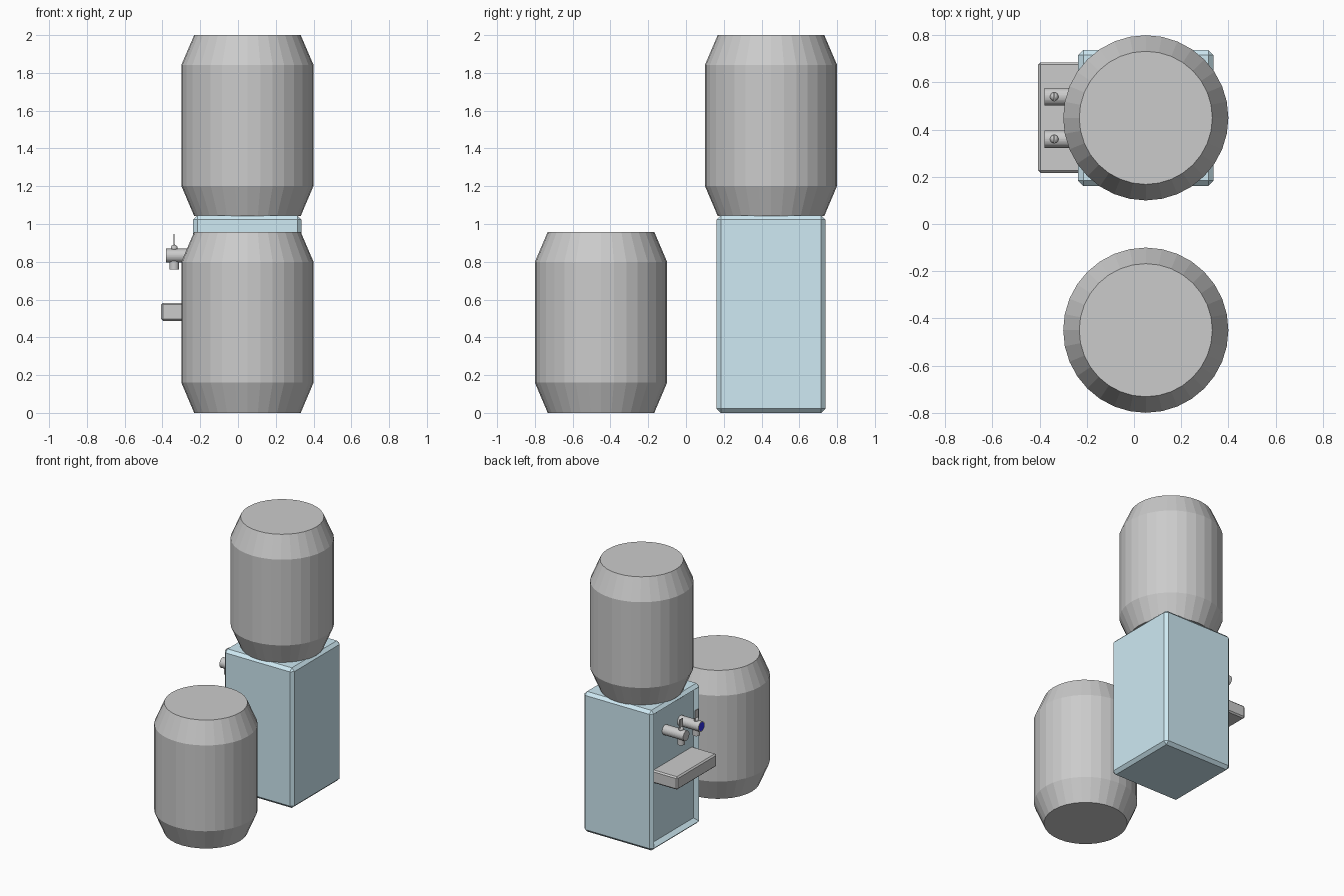
import bpy, bmesh
from math import pi
from mathutils import Matrix, Vector

if "Cube" in bpy.data.objects:
    bpy.data.objects.remove(bpy.data.objects["Cube"])


def material(name, rgb):
    m = bpy.data.materials.new(name)
    m.diffuse_color = (*rgb, 1)
    m.use_nodes = True
    m.node_tree.nodes["Principled BSDF"].inputs["Base Color"].default_value = m.diffuse_color
    return m


def finish(name, bm, *mats):
    bmesh.ops.recalc_face_normals(bm, faces=bm.faces[:])
    me = bpy.data.meshes.new(name)
    bm.to_mesh(me)
    bm.free()
    for m in mats:
        me.materials.append(m)
    ob = bpy.data.objects.new(name, me)
    bpy.context.collection.objects.link(ob)
    return ob


def box_bm(lo, hi, bevel=0):
    lo, hi = Vector(lo), Vector(hi)
    bm = bmesh.new()
    bmesh.ops.create_cube(bm, size=1, matrix=Matrix.Translation((lo + hi) / 2)
                          @ Matrix.Diagonal((*(hi - lo), 1)))
    if bevel:
        bmesh.ops.bevel(bm, geom=bm.edges[:], offset=bevel, segments=1,
                        profile=0.5, affect='EDGES')
    return bm


def cylinder_bm(loc, r, depth, axis='Z', sides=32):
    bm = bmesh.new()
    m = Matrix.Translation(loc)
    if axis == 'X':
        m = m @ Matrix.Rotation(pi / 2, 4, 'Y')
    bmesh.ops.create_cone(bm, cap_ends=True, segments=sides, radius1=r,
                          radius2=r, depth=depth, matrix=m)
    return bm


def bottle(name, y, z0):
    # Barrel with tapered ends, lofted from four rings
    bm = bmesh.new()
    rings = []
    for r, z in [(0.282, 0), (0.35, 0.16), (0.35, 0.80), (0.282, 0.958)]:
        rings.append(bmesh.ops.create_circle(
            bm, segments=32, radius=r,
            matrix=Matrix.Translation((0.05, y, z0 + z)))['verts'])
    for a, b in zip(rings, rings[1:]):
        for i in range(32):
            j = (i + 1) % 32
            bm.faces.new((a[i], a[j], b[j], b[i]))
    bm.faces.new(rings[0])
    bm.faces.new(rings[-1])
    finish(name, bm)


body_blue = material("body_blue", (0.62, 0.82, 0.90))
grey = material("plain_grey", (0.8, 0.8, 0.8))
cold_blue = material("cold_blue", (0.03, 0.03, 0.8))

# Cabinet with a recessed dispensing side
bm = box_bm((-0.237, 0.162, 0), (0.337, 0.738, 1.045), 0.022)
side = min(bm.faces, key=lambda f: f.calc_center_median().x)
bmesh.ops.inset_region(bm, faces=[side], thickness=0.035)
bmesh.ops.translate(bm, verts=side.verts[:], vec=(0.03, 0, 0))
finish("cabinet", bm, body_blue)

# Water bottles: one mounted, one spare
bottle("mounted_bottle", 0.45, 1.042)
bottle("spare_bottle", -0.45, 0)

# Drip tray
finish("drip_tray", box_bm((-0.407, 0.217, 0.487), (-0.19, 0.685, 0.583), 0.01))

# Taps: spout, nozzle, pivot ball and thin lever
for label, y in (("cold", 0.36), ("hot", 0.54)):
    bm = cylinder_bm((-0.285, y, 0.832), 0.037, 0.19, 'X')
    if label == "cold":
        end = min(bm.faces, key=lambda f: f.calc_center_median().x)
        bmesh.ops.inset_region(bm, faces=[end], thickness=0.006)
        end.material_index = 1
    finish(label + "_tap", bm, grey, cold_blue)
    finish(label + "_nozzle", cylinder_bm((-0.338, y, 0.79), 0.025, 0.06))
    bm = bmesh.new()
    bmesh.ops.create_uvsphere(bm, u_segments=16, v_segments=8, radius=0.018,
                              matrix=Matrix.Translation((-0.338, y, 0.873)))
    finish(label + "_pivot", bm)
    finish(label + "_lever", box_bm((-0.341, y - 0.02, 0.875),
                                    (-0.335, y + 0.02, 0.947)))
